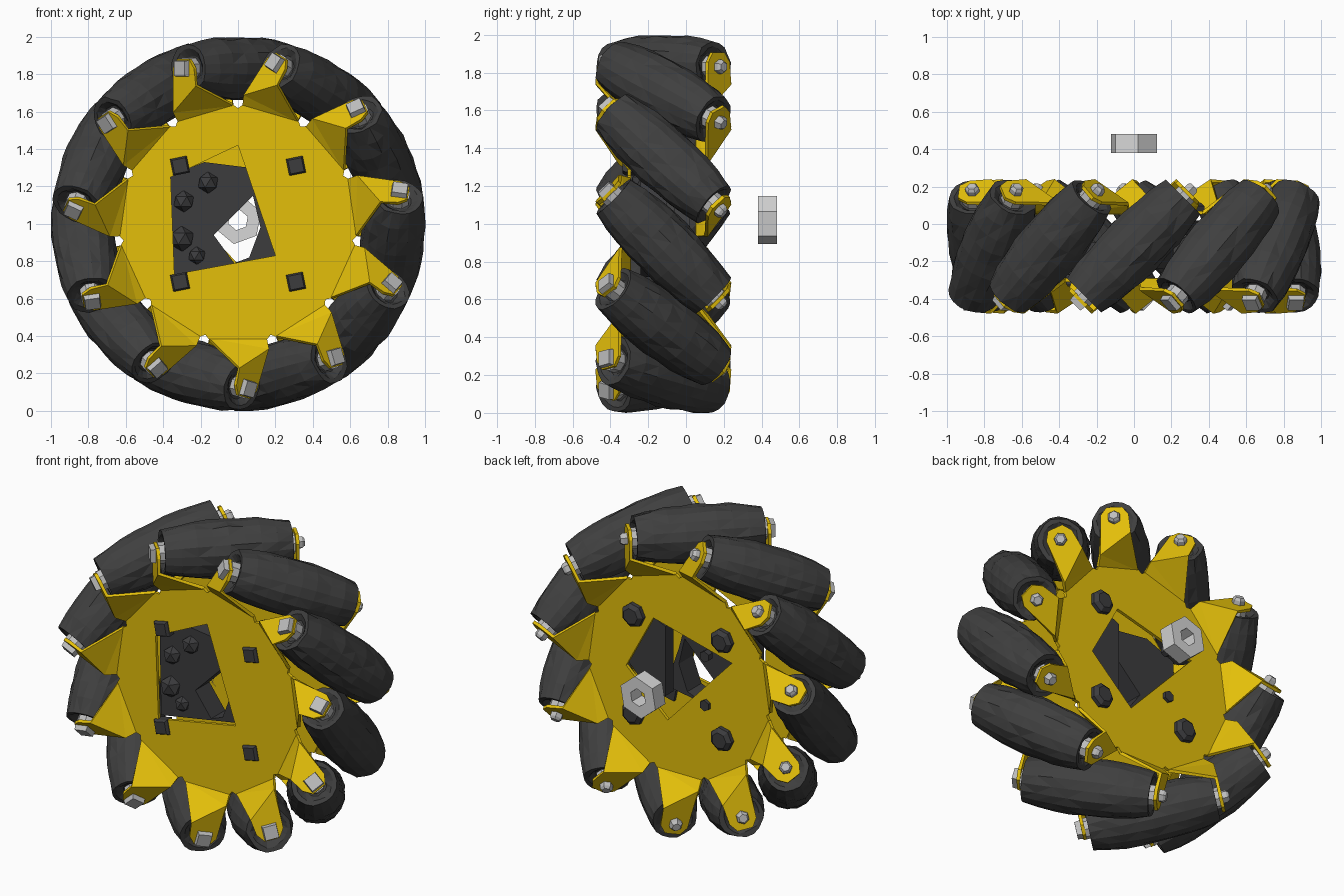
import bpy, bmesh, math, random
from mathutils import Matrix, Vector

if "Cube" in bpy.data.objects:
    bpy.data.objects.remove(bpy.data.objects["Cube"])

random.seed(4)
N = 11                                   # rollers around the wheel
STEP = 2 * math.pi / N
MID = Vector((0, -0.12, 1.0))            # wheel centre
RC = 0.83                                # roller axle distance from the centre
AXLE = Vector((1, 1, 0)).normalized()    # axle direction of the top roller
FLIP = Matrix.Rotation(math.pi, 4, 'Z')  # front side to back side


def material(name, rgb):
    m = bpy.data.materials.new(name)
    m.diffuse_color = (*rgb, 1)
    m.use_nodes = True
    m.node_tree.nodes["Principled BSDF"].inputs["Base Color"].default_value = m.diffuse_color
    return m


YELLOW = material("yellow_paint", (0.77, 0.52, 0.003))
RUBBER = material("dark_rubber", (0.050, 0.050, 0.050))
IRON = material("dark_iron", (0.045, 0.045, 0.048))
STEEL = material("steel", (0.52, 0.52, 0.52))
NUT = material("light_steel", (0.68, 0.68, 0.68))


def finish(name, bm, mat, thick=0):
    bmesh.ops.recalc_face_normals(bm, faces=bm.faces)
    me = bpy.data.meshes.new(name)
    bm.to_mesh(me)
    bm.free()
    me.materials.append(mat)
    ob = bpy.data.objects.new(name, me)
    bpy.context.collection.objects.link(ob)
    if thick:
        mod = ob.modifiers.new("sheet", 'SOLIDIFY')
        mod.thickness = thick
        mod.offset = 0
    return ob


def lathe(bm, profile, sides, matrix, jitter=0.0):
    """Closed turned solid along local z; profile is (radius, height)."""
    rings = []
    for r, h in profile:
        ring = []
        for i in range(sides):
            a = 2 * math.pi * (i + 0.5) / sides
            k = r + random.uniform(-jitter, jitter)
            ring.append(bm.verts.new(matrix @ Vector((k * math.cos(a), k * math.sin(a), h))))
        rings.append(ring)
    for a, b in zip(rings, rings[1:]):
        for i in range(sides):
            j = (i + 1) % sides
            bm.faces.new((a[i], a[j], b[j], b[i]))
    bm.faces.new(rings[0][::-1])
    bm.faces.new(rings[-1])


def sheet(bm, loops, y):
    """Flat sheet in the xz plane; the first loop is the outline, the rest are holes."""
    edges = []
    for loop in loops:
        vs = [bm.verts.new((x, y, z)) for x, z in loop]
        edges += [bm.edges.new((vs[i - 1], vs[i])) for i in range(len(vs))]
    bmesh.ops.triangle_fill(bm, edges=edges, use_beauty=True, normal=(0, -1, 0))


def spin(k):
    return Matrix.Translation(MID) @ Matrix.Rotation(k * STEP, 4, 'Y')


# Frame that turns local z into the axle of the top roller
axle_frame = Matrix.Translation((0, 0, RC)) @ AXLE.to_track_quat('Z', 'Y').to_matrix().to_4x4()

# Barrel rollers with recessed ends, shaped to follow the rim circle
barrel = [(0.07, -0.345), (0.105, -0.372)]
for i in range(9):
    s = -0.374 + 0.748 * i / 8
    barrel.append((math.sqrt(0.998 - s * s / 2) - RC - (0.004 if i in (0, 8) else 0), s))
barrel += [(0.105, 0.372), (0.07, 0.345)]
for k in range(N):
    bm = bmesh.new()
    lathe(bm, barrel, 18, spin(k) @ axle_frame, 0.006)
    bmesh.ops.triangulate(bm, faces=[f for f in bm.faces if len(f.verts) == 4])
    finish(f"roller_{k + 1}", bm, RUBBER)

# Axle bolts: collar inside each tab, boxy heads in front, small nuts behind
bm = bmesh.new()
for k in range(N):
    for sign in (-1, 1):
        m = spin(k) @ axle_frame @ Matrix.Scale(sign, 4, (0, 0, 1))
        lathe(bm, [(0.062, 0.34), (0.062, 0.398)], 8, m)
        if sign < 0:
            lathe(bm, [(0.062, 0.41), (0.056, 0.445)], 4, m)
        else:
            lathe(bm, [(0.038, 0.41), (0.038, 0.44), (0.026, 0.455)], 6, m)
finish("axle_bolts", bm, STEEL)


# Hub outline: eleven sides with a notch at each corner
def rim(angle, r):
    return Vector((r * math.sin(angle), 0, r * math.cos(angle)))


def corner_pair(k):
    """Ends of the side running from corner k to corner k + 1."""
    a, b = rim(k * STEP, 0.645), rim((k + 1) * STEP, 0.645)
    d = (b - a).normalized() * 0.027
    return a + d, b - d


outline = []
for k in range(N):
    a, b = corner_pair(k)
    outline += [(rim(k * STEP, 0.618)), a, b]
outline = [(v.x, v.z + MID.z) for v in outline]

front_hole = [(0.0, 1.42), (0.20, 0.83), (-0.34, 0.73), (-0.36, 1.25)]
back_hole = [(-0.37, 1.18), (0.18, 1.32), (0.37, 0.97), (0.08, 0.70)]
for name, y, hole in (("front_plate", -0.30, front_hole), ("back_plate", 0.06, back_hole)):
    bm = bmesh.new()
    sheet(bm, [outline, hole], y)
    finish(name, bm, YELLOW, 0.02)

# Bent tabs: an end plate square to the axle, reaching down to a slanted bend,
# and a flange from that bend to the hub side
W = Vector((1, -1, 0)).normalized()
END = Vector((0, 0, RC)) - AXLE * 0.405
b0, b1 = corner_pair(-1)
b0.y = b1.y = -0.18
for name, side, top in (("front_tabs", Matrix.Identity(4), 0.05), ("back_tabs", FLIP, 0.075)):
    end_pts = [END + W * u + Vector((0, 0, h)) for u, h in
               ((-0.085, -0.23), (0.092, -0.09), (0.082, top - 0.05), (0.045, top),
                (-0.045, top), (-0.078, top - 0.05))]
    bm = bmesh.new()
    for k in range(N):
        m = spin(k) @ side
        v = [bm.verts.new(m @ p) for p in end_pts]
        p0, p1 = (bm.verts.new(m @ p) for p in (b0, b1))
        bm.faces.new(v)
        bm.faces.new((p0, p1, v[0]))
        bm.faces.new((p1, v[1], v[0]))
    finish(name, bm, YELLOW, 0.02)


# Angular motor mount between the plates, with an opening through it
def block(name, loops, y, depth):
    bm = bmesh.new()
    sheet(bm, loops, y)
    geo = bmesh.ops.extrude_face_region(bm, geom=bm.faces[:])
    bmesh.ops.translate(bm, vec=(0, depth, 0),
                        verts=[g for g in geo["geom"] if isinstance(g, bmesh.types.BMVert)])
    finish(name, bm, IRON)


mount = [(-0.37, 0.72), (0.21, 0.82), (0.12, 1.08), (0.06, 1.30), (-0.18, 1.33), (-0.38, 1.25)]
opening = [(-0.13, 0.94), (-0.02, 0.79), (0.06, 0.82), (0.12, 0.98), (0.08, 1.15)]
block("motor_mount", [mount, opening], -0.24, 0.14)
block("mount_side_wall", [[(0.13, 0.82), (0.13, 1.26), (0.22, 1.30), (0.40, 0.98), (0.22, 0.80)]],
      -0.06, 0.08)

# Lumps on the mount's front face
bm = bmesh.new()
for x, z, r in ((-0.29, 1.12, 0.06), (-0.30, 0.92, 0.07), (-0.22, 0.83, 0.05), (-0.16, 1.22, 0.06)):
    bmesh.ops.create_icosphere(bm, subdivisions=1, radius=r,
                               matrix=Matrix.Translation((x, -0.235, z)))
finish("mount_lumps", bm, IRON)

# Plate bolts: square heads in front, larger nuts behind, two small studs
face_y = Matrix.Rotation(math.pi / 2, 4, 'X')   # local z points to -y
bm = bmesh.new()
for x in (-0.31, 0.31):
    for z in (0.69, 1.31):
        m = Matrix.Translation((x, 0, z)) @ face_y
        lathe(bm, [(0.064, 0.27), (0.064, 0.32), (0.052, 0.335)], 4,
              m @ Matrix.Rotation(0.2, 4, 'Z'))
        lathe(bm, [(0.05, -0.115), (0.075, -0.095), (0.075, -0.05)], 7, m)
for z in (0.87, 1.18):
    lathe(bm, [(0.035, -0.09), (0.035, -0.05)], 6, Matrix.Translation((-0.19, 0, z)) @ face_y)
finish("plate_bolts", bm, IRON)

# Loose hexagonal nut behind the wheel
bm = bmesh.new()
hexa = [i * math.pi / 3 + 0.35 for i in range(6)]
sheet(bm, [[(r * math.cos(a), 1.02 + r * math.sin(a)) for a in hexa] for r in (0.13, 0.055)], 0.43)
finish("loose_nut", bm, NUT, 0.10)
